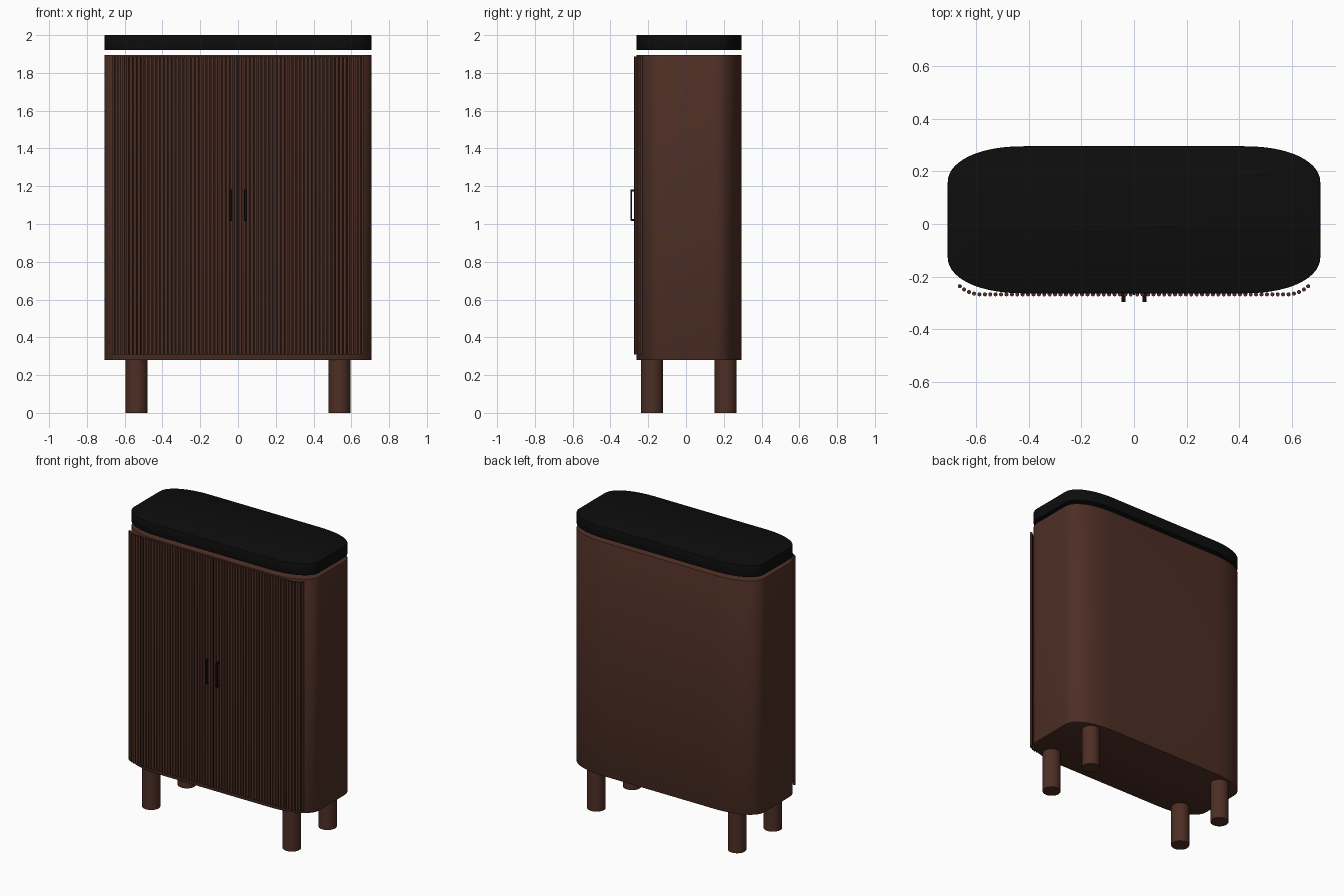
import bpy, bmesh, math
from mathutils import Matrix, Vector

cube = bpy.data.objects.get("Cube")
if cube:
    bpy.data.objects.remove(cube)


def material(name, rgb, rough):
    m = bpy.data.materials.new(name)
    m.use_nodes = True
    m.diffuse_color = (*rgb, 1)
    shader = m.node_tree.nodes["Principled BSDF"]
    shader.inputs["Base Color"].default_value = (*rgb, 1)
    shader.inputs["Roughness"].default_value = rough
    return m


walnut = material("walnut_brown", (0.075, 0.028, 0.018), 0.6)
black = material("matte_black", (0.004, 0.004, 0.004), 0.6)


def finish(name, bm, mat, angle=40):
    bmesh.ops.recalc_face_normals(bm, faces=bm.faces)
    mesh = bpy.data.meshes.new(name)
    bm.to_mesh(mesh)
    bm.free()
    mesh.materials.append(mat)
    obj = bpy.data.objects.new(name, mesh)
    bpy.context.collection.objects.link(obj)
    bpy.ops.object.select_all(action='DESELECT')
    obj.select_set(True)
    bpy.context.view_layer.objects.active = obj
    bpy.ops.object.shade_smooth_by_angle(angle=math.radians(angle))
    return obj


def outline(rx=0.29, ry=0.14, steps=14, power=2.15):
    """Rectangle with soft, stretched corners."""
    hx, y0, y1 = 0.707, -0.263, 0.295
    mid, hy = (y0 + y1) / 2, (y1 - y0) / 2
    pts = []
    for q in range(4):
        for i in range(steps + 1):
            a = math.pi / 2 * (q + i / steps)
            c, s = math.cos(a), math.sin(a)
            sx, sy = (1, -1, -1, 1)[q], (1, 1, -1, -1)[q]
            pts.append((sx * (hx - rx + rx * abs(c) ** (2 / power)),
                        mid + sy * (hy - ry + ry * abs(s) ** (2 / power))))
    return pts


def slab(name, z0, z1, mat, bevel):
    bm = bmesh.new()
    base = bm.faces.new([bm.verts.new((x, y, z0)) for x, y in outline()])
    top = bmesh.ops.extrude_face_region(bm, geom=[base])["geom"]
    bmesh.ops.translate(bm, vec=(0, 0, z1 - z0),
                        verts=[v for v in top if isinstance(v, bmesh.types.BMVert)])
    # soften the rims
    rims = [e for e in bm.edges if abs(e.verts[0].co.z - e.verts[1].co.z) < 1e-5]
    bmesh.ops.bevel(bm, geom=rims, offset=bevel, segments=2, affect='EDGES', profile=0.5)
    return finish(name, bm, mat)


def add_rod(bm, x, y, z0, z1, r, sides):
    bmesh.ops.create_cone(bm, cap_ends=True, segments=sides, radius1=r, radius2=r,
                          depth=z1 - z0,
                          matrix=Matrix.Translation((x, y, (z0 + z1) / 2)))


# Cabinet body and floating top
slab("cabinet_body", 0.28, 1.895, walnut, 0.004)
slab("cabinet_top", 1.92, 2.0, black, 0.004)

# Legs
for side, x in (("left", 0.537), ("right", -0.537)):
    for end, y in (("front", -0.18), ("back", 0.21)):
        bm = bmesh.new()
        add_rod(bm, x, y, 0, 0.282, 0.058, 32)
        finish(f"{end}_{side}_leg", bm, walnut)

# Slatted doors: thin rods that run straight, then round the corner
FLAT, RADIUS, FRONT, PITCH = 0.58, 0.12, -0.267, 0.0205


def slat_position(d):
    if d <= FLAT:
        return d, FRONT
    a = (d - FLAT) / RADIUS
    return FLAT + RADIUS * math.sin(a), FRONT + RADIUS * (1 - math.cos(a))


for side, sign in (("left", 1), ("right", -1)):
    bm = bmesh.new()
    for i in range(33):
        x, y = slat_position((i + 0.6) * PITCH)
        add_rod(bm, sign * x, y, 0.31, 1.888, 0.0078, 10)
    finish(f"{side}_door_slats", bm, walnut, 50)

# Dark seam between the doors
bm = bmesh.new()
bmesh.ops.create_cube(bm, size=1, matrix=Matrix.Translation((0, -0.266, 1.099))
                      @ Matrix.Diagonal((0.006, 0.008, 1.578, 1)))
finish("door_seam", bm, black)

# Bracket handles: upright bar with two short posts
for side, x in (("left", 0.04), ("right", -0.04)):
    bm = bmesh.new()
    for y, z, sy, sz in ((-0.29, 1.1, 0.01, 0.165),
                         (-0.276, 1.178, 0.03, 0.01), (-0.276, 1.022, 0.03, 0.01)):
        bmesh.ops.create_cube(bm, size=1, matrix=Matrix.Translation((x, y, z))
                              @ Matrix.Diagonal((0.014, sy, sz, 1)))
    finish(f"{side}_handle", bm, black)
